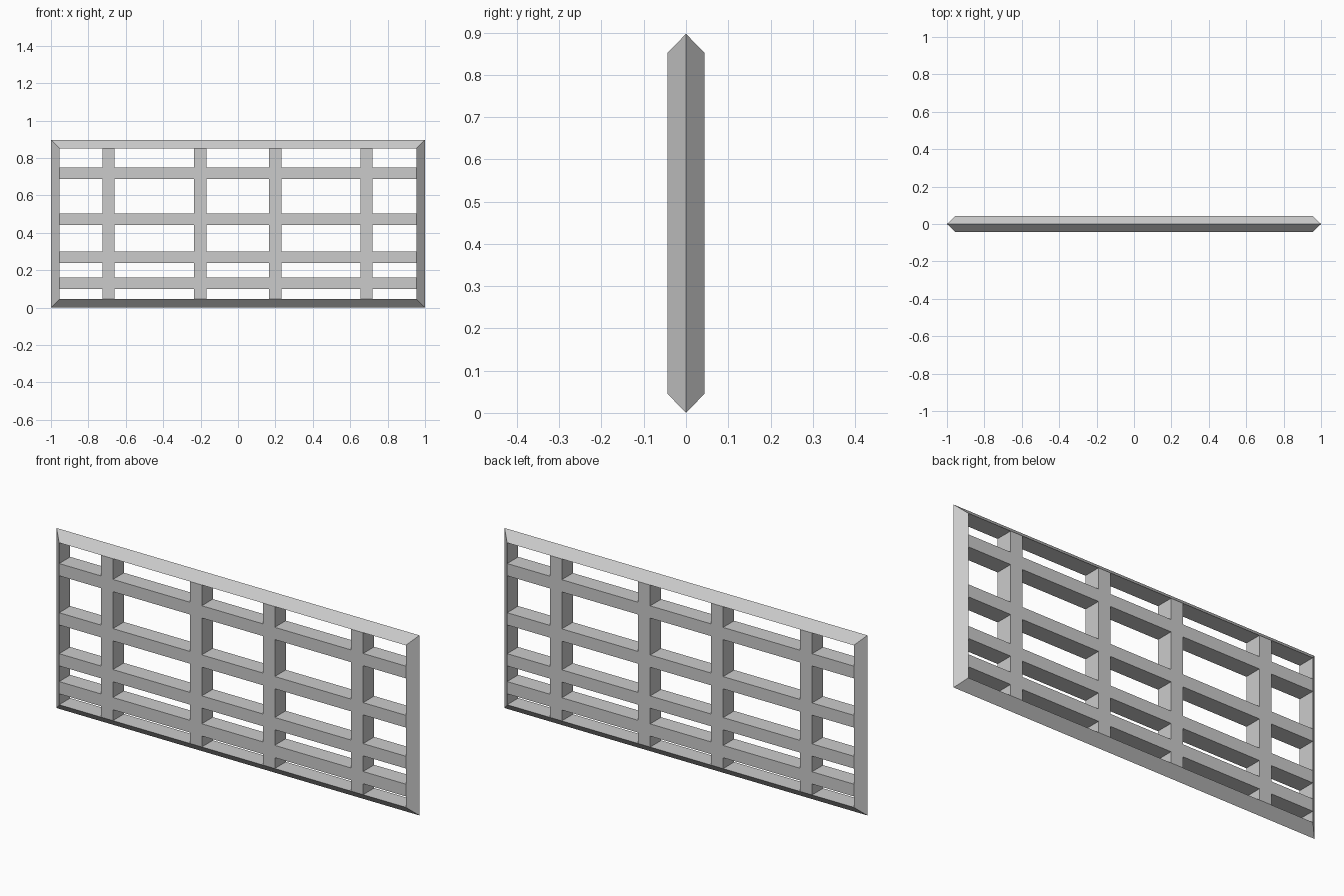
import bpy, bmesh

if "Cube" in bpy.data.objects:
    bpy.data.objects.remove(bpy.data.objects["Cube"])

H, INSET, D = 0.897, 0.045, 0.0435   # height, rim width, half depth


def finish(name, bm):
    bmesh.ops.recalc_face_normals(bm, faces=bm.faces)
    me = bpy.data.meshes.new(name)
    bm.to_mesh(me)
    bm.free()
    ob = bpy.data.objects.new(name, me)
    bpy.context.collection.objects.link(ob)
    return ob


# Rim: triangular section with its ridge outward, mitred at four corners
bm = bmesh.new()
rings = []
for sx, top in ((-1, 0), (1, 0), (1, 1), (-1, 1)):
    xi = sx * (1 - INSET)
    zi = H - INSET if top else INSET
    rings.append([bm.verts.new(p) for p in
                  ((sx, 0, H * top), (xi, -D, zi), (xi, D, zi))])
for i in range(4):
    a, b = rings[i], rings[(i + 1) % 4]
    for j in range(3):
        k = (j + 1) % 3
        bm.faces.new((a[j], b[j], b[k], a[k]))
finish("rim", bm)


# Lattice: grid of cells where only those lying on a bar are kept
def breaks(lo, hi, centres, half):
    return [lo] + [c + s * half for c in centres for s in (-1, 1)] + [hi]


xs = breaks(INSET - 1, 1 - INSET, (-0.692, -0.202, 0.200, 0.687), 0.033)
zs = breaks(INSET, H - INSET, (0.130, 0.269, 0.473, 0.718), 0.0305)
bm = bmesh.new()
grid = [[bm.verts.new((x, -D, z)) for z in zs] for x in xs]
for i in range(len(xs) - 1):
    for j in range(len(zs) - 1):
        if i % 2 or j % 2:
            bm.faces.new((grid[i][j], grid[i + 1][j],
                          grid[i + 1][j + 1], grid[i][j + 1]))
bmesh.ops.delete(bm, geom=[v for v in bm.verts if not v.link_faces],
                 context='VERTS')
# Give the bars the full depth of the rim
ext = bmesh.ops.extrude_face_region(bm, geom=bm.faces[:], use_keep_orig=True)
bmesh.ops.translate(bm, vec=(0, 2 * D, 0),
                    verts=[g for g in ext["geom"]
                           if isinstance(g, bmesh.types.BMVert)])
finish("lattice_bars", bm)
